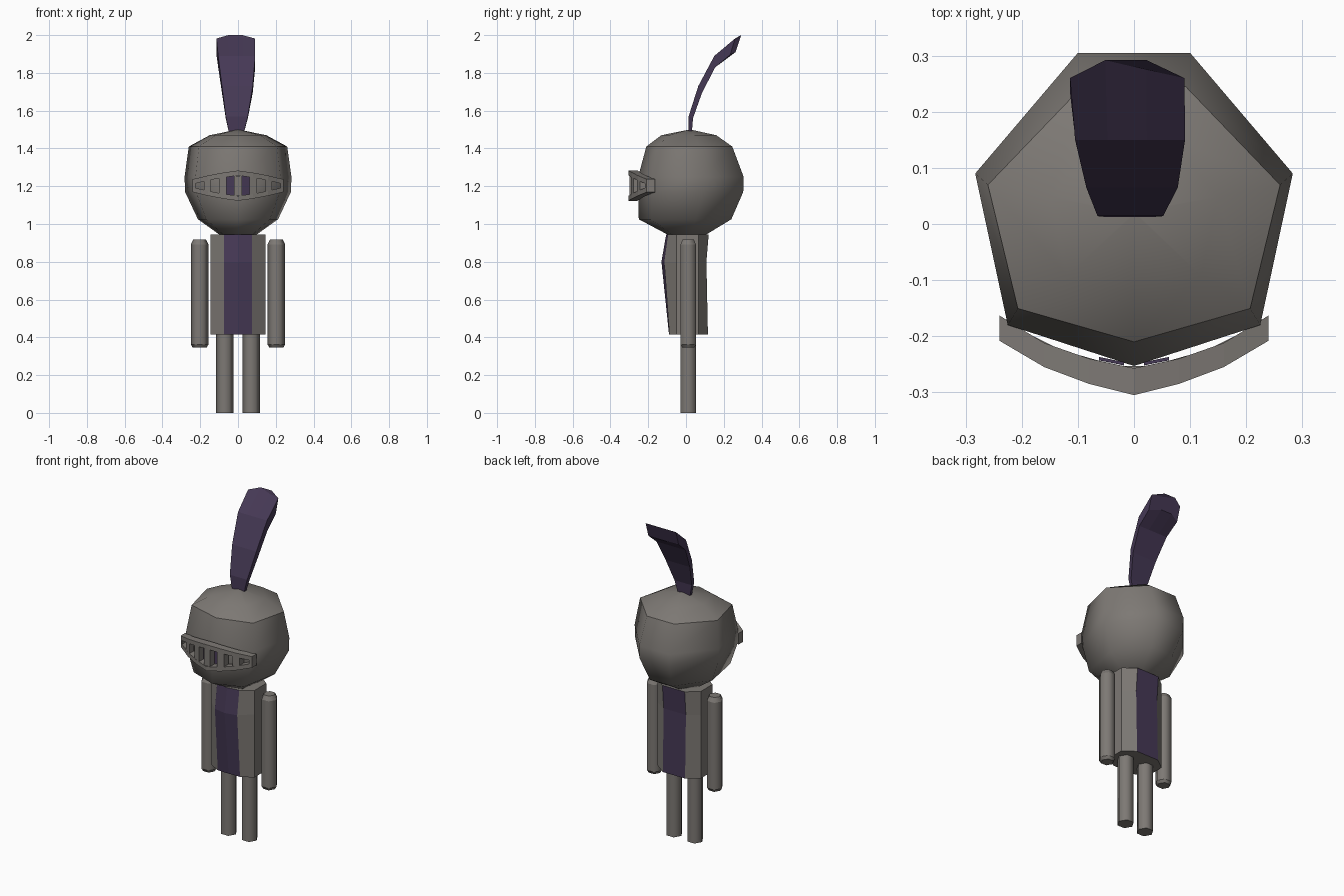
import bpy, bmesh, math

if "Cube" in bpy.data.objects:
    bpy.data.objects.remove(bpy.data.objects["Cube"])


def material(name, rgb):
    m = bpy.data.materials.new(name)
    m.diffuse_color = (*rgb, 1)
    m.use_nodes = True
    m.node_tree.nodes["Principled BSDF"].inputs["Base Color"].default_value = m.diffuse_color
    return m


STEEL = material("steel grey", (0.205, 0.19, 0.175))
PURPLE = material("dark purple", (0.06, 0.04, 0.09))


def build(name, lofts, mats, smooth=False, sharp_z=(), paint=None):
    """Skin lists of equal-length rings into closed shells in one object."""
    bm = bmesh.new()
    for rings in lofts:
        vs = [[bm.verts.new(p) for p in r] for r in rings]
        n = len(vs[0])
        for a, b in zip(vs, vs[1:]):
            for i in range(n):
                j = (i + 1) % n
                bm.faces.new((a[i], a[j], b[j], b[i]))
        bm.faces.new(vs[0])
        bm.faces.new(vs[-1])
    bmesh.ops.remove_doubles(bm, verts=bm.verts, dist=0.0004)
    bmesh.ops.recalc_face_normals(bm, faces=bm.faces)
    for f in bm.faces:
        f.smooth = smooth
        if paint:
            f.material_index = paint(f)
    for e in bm.edges:
        za, zb = (v.co.z for v in e.verts)
        if any(abs(za - z) < 1e-4 and abs(zb - z) < 1e-4 for z in sharp_z):
            e.smooth = False
    me = bpy.data.meshes.new(name)
    bm.to_mesh(me)
    bm.free()
    for m in mats:
        me.materials.append(m)
    ob = bpy.data.objects.new(name, me)
    bpy.context.collection.objects.link(ob)
    return ob


def interp(pts, x):
    for (x0, y0), (x1, y1) in zip(pts, pts[1:]):
        if x <= x1 + 1e-6:
            return y0 + (y1 - y0) * (x - x0) / (x1 - x0)
    return pts[-1][1]


# Helmet: seven-sided rings, each with its own width and front/back reach
HEPT = [(0, -.253), (.225, -.18), (.283, .09), (.1, .305),
        (-.1, .305), (-.283, .09), (-.225, -.18)]


def helmet_ring(z, sx, yf, yb):
    return [(x * sx, yf + (y + .253) / .558 * (yb - yf), z) for x, y in HEPT]


build("helmet", [[helmet_ring(*r) for r in (
    (.93, .03, .0, .02), (.94, .33, -.09, .1), (1.025, .75, -.25, .24),
    (1.17, .99, -.253, .303), (1.25, 1, -.253, .305), (1.41, .92, -.21, .245),
    (1.47, .53, -.13, .16), (1.5, .01, .017, .023))]],
    [STEEL], smooth=True, sharp_z=(1.41,))

# Visor: curved upper and lower rails joined by upright bars
OUTER = [(0, -.305), (.08, -.285), (.16, -.255), (.24, -.208)]
INNER = [(0, -.257), (.08, -.24), (.16, -.212), (.24, -.163)]
HALF = [(0, .08), (.1, .066), (.2, .045), (.24, .034)]
ZC = 1.203


def visor_section(x, lo, hi):
    yo, yi = interp(OUTER, abs(x)), interp(INNER, abs(x))
    return [(x, yo, ZC + lo), (x, yi, ZC + lo), (x, yi, ZC + hi), (x, yo, ZC + hi)]


xs = [-.24, -.16, -.08, 0, .08, .16, .24]
parts = []
for s in (-1, 1):
    rail = []
    for x in xs:
        h = interp(HALF, abs(x))
        rail.append(visor_section(x, *sorted((s * h, s * (h - .026)))))
    parts.append(rail)
for a, b in ((-.02, .02), (.06, .10), (.145, .18), (.225, .24)):
    for s in ((1,) if a < 0 else (-1, 1)):
        bar = []
        for x in (a * s, b * s):
            h = interp(HALF, abs(x)) - .026
            bar.append(visor_section(x, -h, h))
        parts.append(bar)
build("visor", parts, [STEEL])

# Dark eye plates behind the two middle slots
eyes = []
for s in (-1, 1):
    eyes.append([[(s * x, y, ZC - .05), (s * x, y + .006, ZC - .05),
                  (s * x, y + .006, ZC + .05), (s * x, y, ZC + .05)]
                 for x, y in ((.018, -.252), (.062, -.243))])
build("eye_slots", eyes, [PURPLE])


# Torso with a purple stripe down the front and back
def torso_ring(z, fm, fe, bk):
    right = [(.075, fe), (.145, -.05), (.145, .065), (.075, bk)]
    left = [(-x, y) for x, y in reversed(right)]
    return [(x, y, z) for x, y in [(0, fm)] + right + left]


build("torso", [[torso_ring(*r) for r in (
    (.415, -.09, -.088, .116), (.8, -.13, -.115, .108), (.945, -.105, -.095, .12))]],
    [STEEL, PURPLE],
    paint=lambda f: int(abs(f.normal.z) < .6 and abs(f.calc_center_median().x) < .06))


# Arms and legs: six-sided rods
def rod_rings(cx, profile):
    return [[(cx + r * math.cos(k * math.pi / 3), .012 + r * math.sin(k * math.pi / 3), z)
             for k in range(6)] for z, r in profile]


for side, s in (("left", -1), ("right", 1)):
    build(side + "_arm", [rod_rings(s * .203, (
        (.345, .036), (.362, .047), (.892, .047), (.918, .034)))],
        [STEEL], smooth=True, sharp_z=(.345, .362, .892, .918))
    build(side + "_leg", [rod_rings(s * .07, ((0, .047), (.43, .047)))],
          [STEEL], smooth=True, sharp_z=(0, .43))

# Plume: widening, backward-curving blade with a rounded tip
plume = []
for fy, fz, by, bz, xl, xr, cut in (
        (.012, 1.47, .03, 1.47, -.045, .028, 0),
        (.014, 1.57, .037, 1.56, -.065, .052, 0),
        (.065, 1.73, .085, 1.695, -.085, .078, 0),
        (.15, 1.89, .155, 1.83, -.105, .091, 0),
        (.292, 2.0, .262, 1.91, -.114, .09, 1)):
    cols = [xl, xl * .45, xr * .25, xr]
    pull = [cut, 0, 0, cut]
    front = [(x, fy - .032 * p, fz - .018 * p) for x, p in zip(cols, pull)]
    back = [(x, by - .028 * p, bz - .014 * p) for x, p in zip(cols, pull)]
    plume.append(front + back[::-1])
build("plume", [plume], [PURPLE])
